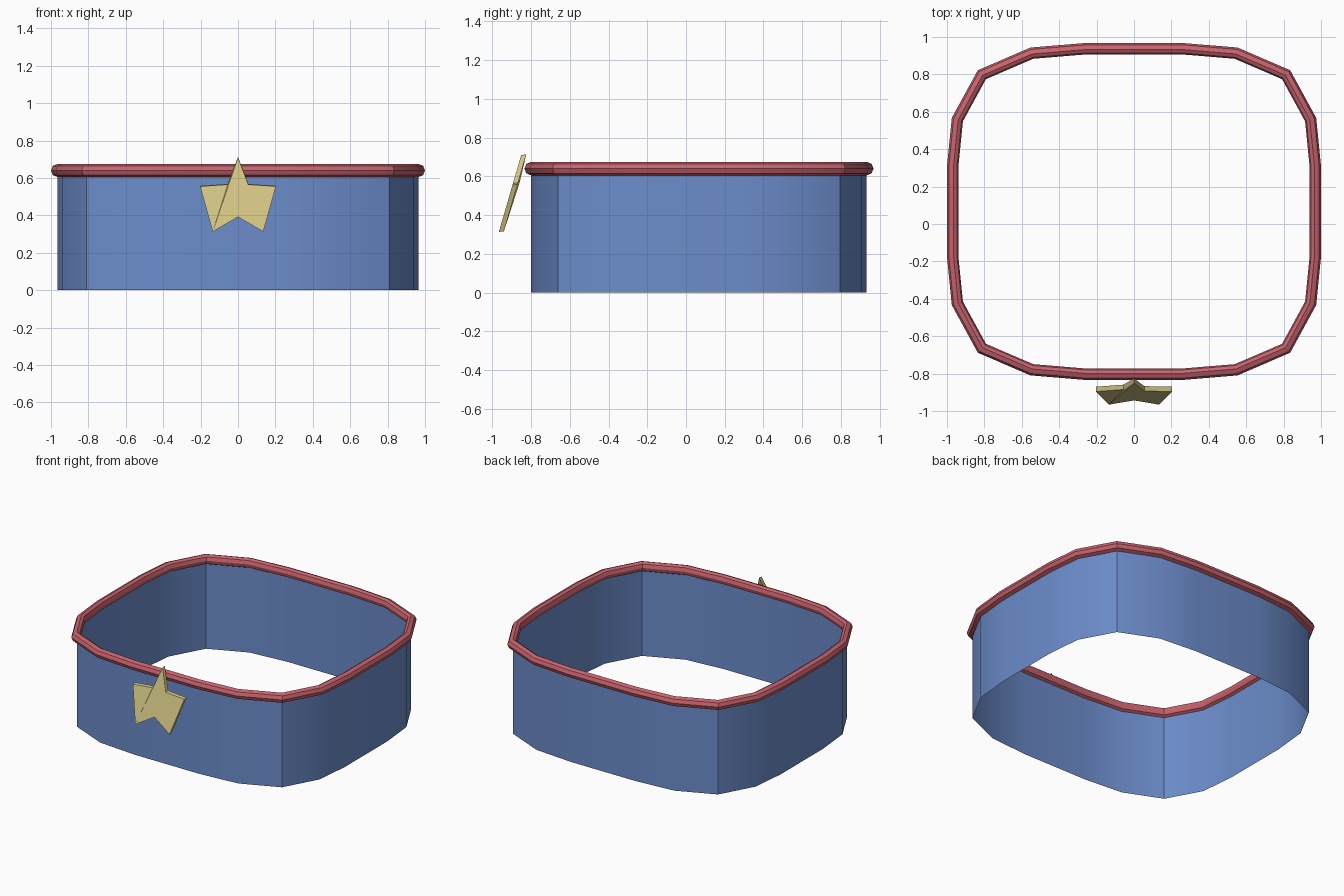
import bpy, math
from mathutils import Vector

cube = bpy.data.objects.get("Cube")
if cube:
    bpy.data.objects.remove(cube, do_unlink=True)


def material(name, rgb):
    m = bpy.data.materials.new(name)
    m.use_nodes = True
    m.diffuse_color = (*rgb, 1)
    m.node_tree.nodes["Principled BSDF"].inputs["Base Color"].default_value = (*rgb, 1)
    return m


def build(name, verts, faces, mat, smooth=True):
    me = bpy.data.meshes.new(name)
    me.from_pydata(verts, [], faces)
    me.materials.append(mat)
    ob = bpy.data.objects.new(name, me)
    bpy.context.collection.objects.link(ob)
    if smooth:
        bpy.ops.object.select_all(action='DESELECT')
        ob.select_set(True)
        bpy.context.view_layer.objects.active = ob
        bpy.ops.object.shade_smooth_by_angle(angle=math.radians(30))
    return ob


blue = material("band blue", (0.15, 0.265, 0.60))
red = material("rim red", (0.58, 0.125, 0.155))
gold = material("star gold", (0.65, 0.56, 0.23))

# Rounded-square outline, one quadrant mirrored into a counter-clockwise loop
CY = 0.067
quad = [(0.965, 0.24), (0.94, 0.49), (0.81, 0.728), (0.545, 0.842), (0.255, 0.866)]
left_half = [(-x, y) for x, y in reversed(quad)]
loop = quad + left_half
loop += [(-x, -y) for x, y in loop]
loop = [Vector((x, y + CY)) for x, y in loop]
n = len(loop)


def miter(i):
    """Outward offset direction at outline corner i."""
    a = (loop[i] - loop[i - 1]).normalized()
    b = (loop[(i + 1) % n] - loop[i]).normalized()
    na, nb = Vector((a.y, -a.x)), Vector((b.y, -b.x))
    return (na + nb) / (1 + na.dot(nb))


def sweep(profile, closed):
    """Carry an (offset, height) profile around the outline."""
    k = len(profile)
    verts = []
    for i, p in enumerate(loop):
        d = miter(i)
        verts += [(p.x + d.x * o, p.y + d.y * o, z) for o, z in profile]
    faces = []
    for i in range(n):
        j = (i + 1) % n
        for s in range(k if closed else k - 1):
            t = (s + 1) % k
            faces.append((i * k + s, j * k + s, j * k + t, i * k + t))
    return verts, faces


# Open band wall
build("band_wall", *sweep([(0, 0), (0, 0.64)], False), blue)

# Eight-sided rolled rim, a little flatter on the inside
rim = []
for s in range(8):
    c, z = math.cos(s * math.pi / 4), math.sin(s * math.pi / 4)
    rim.append((c * (0.035 if c > 0 else 0.026), 0.64 + 0.035 * z))
build("rim", *sweep(rim, True), red)

# Leaning star plate: top, left notch, left tip, lower left, bottom notch, lower right, right tip, right notch
star = [(0, 0.71), (-0.055, 0.565), (-0.203, 0.555), (-0.135, 0.313),
        (0, 0.392), (0.135, 0.313), (0.203, 0.555), (0.055, 0.565)]
m = len(star)
front = [(x, -0.966 + (z - 0.313) * 0.29, z) for x, z in star]
x, y, z = front[1]
front[1] = (x, y + 0.008, z)            # left notch is slightly recessed
back = [(x, y + 0.026, z + 0.003) for x, y, z in front]
tris = [(0, 1, 3), (1, 2, 3), (0, 3, 4), (0, 4, 7), (4, 5, 7), (5, 6, 7)]
faces = tris + [tuple(i + m for i in reversed(t)) for t in tris]
faces += [(i, i + m, (i + 1) % m + m, (i + 1) % m) for i in range(m)]
build("star", front + back, faces, gold, smooth=False)
